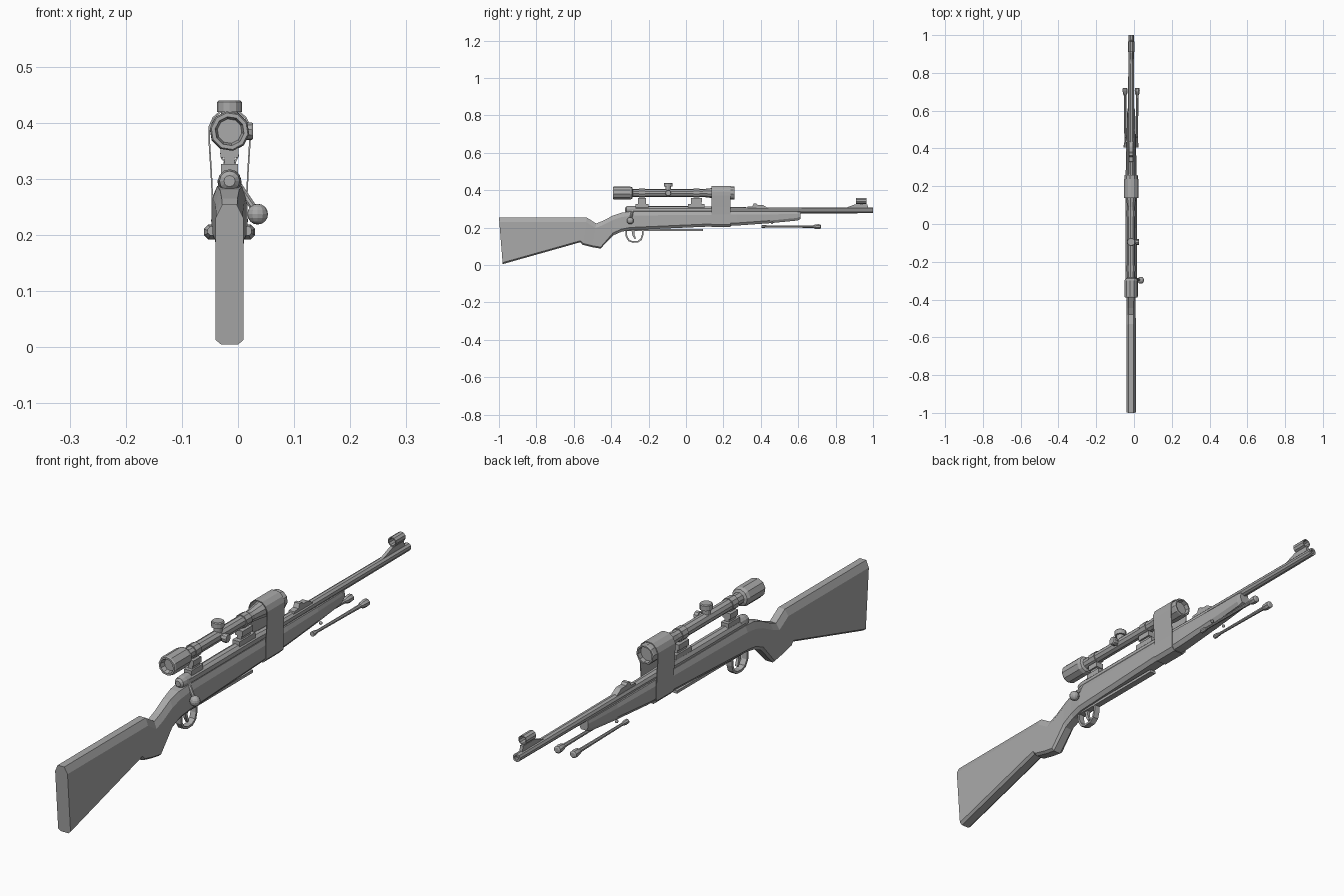
import bpy, bmesh, math
from mathutils import Vector

if "Cube" in bpy.data.objects:
    bpy.data.objects.remove(bpy.data.objects["Cube"])

CX = -0.015                      # centre line of the rifle
grey = bpy.data.materials.new("grey")
grey.diffuse_color = (0.4, 0.4, 0.4, 1)
grey.use_nodes = True
grey.node_tree.nodes["Principled BSDF"].inputs["Base Color"].default_value = grey.diffuse_color


def finish(name, bm):
    bmesh.ops.recalc_face_normals(bm, faces=bm.faces)
    me = bpy.data.meshes.new(name)
    bm.to_mesh(me)
    bm.free()
    me.materials.append(grey)
    ob = bpy.data.objects.new(name, me)
    bpy.context.collection.objects.link(ob)
    return ob


def loft(name, rings, closed=False):
    """Skin a list of equal-length point rings; cap the ends unless closed."""
    bm = bmesh.new()
    vs = [[bm.verts.new(p) for p in r] for r in rings]
    n = len(vs[0])
    pairs = list(zip(vs, vs[1:])) + ([(vs[-1], vs[0])] if closed else [])
    for a, b in pairs:
        for i in range(n):
            j = (i + 1) % n
            bm.faces.new((a[i], a[j], b[j], b[i]))
    if not closed:
        bm.faces.new(vs[0])
        bm.faces.new(vs[-1])
    return finish(name, bm)


def turned(name, start, axis, profile, sides=10, closed=False):
    """Profile of (distance, radius) turned around an axis from start."""
    axis = Vector(axis).normalized()
    u = axis.orthogonal().normalized()
    v = axis.cross(u)
    rings = []
    for d, r in profile:
        c = Vector(start) + axis * d
        rings.append([c + r * (math.cos(t) * u + math.sin(t) * v)
                      for t in [(k + .5) * math.tau / sides for k in range(sides)]])
    return loft(name, rings, closed)


def box(name, y0, y1, z0, z1, half):
    return loft(name, [[(CX + x, y, z) for x, z in
                        ((-half, z0), (half, z0), (half, z1), (-half, z1))] for y in (y0, y1)])


def side_plate(name, outline, half):
    """Side outline (y, z) given thickness across x."""
    return loft(name, [[(CX + s * half, y, z) for y, z in outline] for s in (-1, 1)])


def ball(name, c, r, scale=(1, 1, 1)):
    bm = bmesh.new()
    bmesh.ops.create_uvsphere(bm, u_segments=12, v_segments=8, radius=r)
    bmesh.ops.scale(bm, vec=scale, verts=bm.verts)
    bmesh.ops.translate(bm, vec=c, verts=bm.verts)
    return finish(name, bm)


# stock: (y top, z top, y bottom, z bottom, half width, top chamfer height, top half width)
stations = [
    (-1.0, .254, -.98, .005, .025, .024, .013),
    (-.56, .254, -.565, .122, .025, .024, .013),
    (-.53, .254, -.552, .108, .025, .024, .013),
    (-.48, .222, -.50, .095, .024, .024, .013),
    (-.445, .236, -.457, .088, .024, .024, .013),
    (-.39, .265, -.39, .158, .024, .024, .014),
    (-.345, .280, -.345, .178, .026, .024, .017),
    (-.29, .287, -.30, .187, .030, .022, .022),
    (.15, .287, .15, .207, .030, .018, .022),
    (.27, .287, .27, .211, .029, .016, .022),
    (.45, .285, .45, .224, .025, .014, .020),
    (.595, .285, .595, .238, .021, .012, .018),
    (.612, .283, .612, .246, .018, .010, .016)]
rings = []
for yt, zt, yb, zb, w, ch, tw in stations:
    def at(x, z):
        return (CX + x, yb + (yt - yb) * (z - zb) / (zt - zb), z)
    lo = zb + .008 if yt < -.4 else zb + .014
    rings.append([at(-tw, zt), at(tw, zt), at(w, zt - ch), at(w, lo),
                  at(w * .62, zb), at(-w * .62, zb), at(-w, lo), at(-w, zt - ch)])
loft("stock", rings)

# barrel, with a recessed muzzle, and receiver
turned("barrel", (CX, 0, .292), (0, 1, 0),
       [(.10, .021), (.2, .019), (.34, .017), (.985, .0150), (1.0, .0150),
        (1.0, .008), (.97, .007)], 10)
turned("receiver", (CX, 0, .293), (0, 1, 0),
       [(-.30, .019), (-.29, .022), (-.04, .022), (.14, .021)], 10)
turned("bolt_shroud", (CX, 0, .296), (0, 1, 0),
       [(-.325, .010), (-.318, .018), (-.30, .021), (-.27, .021)], 12)

# bolt handle
h0, h1 = Vector((CX + .012, -.285, .292)), Vector((.034, -.298, .24))
turned("bolt_handle", h0, h1 - h0, [(0, .008), ((h1 - h0).length, .006)], 8)
ball("bolt_knob", (.035, -.298, .237), .0185)

# trigger guard loop and trigger
guard = [(-.325, .19), (-.322, .15), (-.308, .128), (-.285, .119),
         (-.255, .121), (-.236, .135), (-.228, .16), (-.226, .192)]
gc = Vector((-.276, .165))
sections = []
for p in guard:
    q = gc + (Vector(p) - gc) * .82
    sections.append([(CX - .011, *p), (CX + .011, *p), (CX + .011, *q), (CX - .011, *q)])
loft("trigger_guard", sections)
box("guard_plate", -.34, .09, .182, .192, .012)
side_plate("trigger", [(-.292, .19), (-.275, .19), (-.276, .165), (-.268, .142),
                       (-.275, .138), (-.287, .160)], .005)

# scope body with recessed lenses
SZ = .385
turned("scope_tube", (CX, 0, SZ), (0, 1, 0),
       [(-.372, .022), (-.390, .026), (-.390, .033), (-.384, .0355), (-.30, .0355),
        (-.288, .031), (-.284, .021), (.09, .021), (.17, .031), (.20, .036),
        (.255, .036), (.26, .034), (.26, .029), (.243, .028)], 10)
turned("top_turret", (CX, -.095, SZ), (0, 0, 1),
       [(0, .015), (.034, .015), (.034, .022), (.052, .022), (.055, .019)], 12)
turned("side_turret", (CX, -.095, SZ), (1, 0, 0),
       [(0, .012), (.025, .012), (.025, .016), (.039, .016), (.042, .014)], 10)

# scope mounts: base, neck and ring clamp
for name, y, w in (("rear", -.235, .034), ("front", .055, .045)):
    box(name + "_mount_base", y - w, y + w, .305, .326, .015)
    box(name + "_mount_neck", y - w * .6, y + w * .6, .325, .345, .009)
    box(name + "_mount_saddle", y - w * .65, y + w * .65, .338, .358, .016)
    turned(name + "_mount_ring", (CX, y, SZ), (0, 1, 0),
           [(-.016, .021), (-.016, .0245), (.016, .0245), (.016, .021)], 10, True)

# strap looped around scope and stock
half = [(.0, .424), (.016, .422), (.030, .410), (.038, .392), (.038, .372),
        (.034, .31), (.032, .27), (.032, .216), (.020, .203), (.0, .203)]
loop = half + [(-x, z) for x, z in half[-2:0:-1]]
mid = Vector((0, .312))
inner = [mid + Vector(((x - mid.x) * .92, (z - mid.y) * .975)) for x, z in loop]
loft("strap", [[(CX + x, y, z) for x, z in pts] for pts, y in
               ((loop, .137), (loop, .237), (inner, .237), (inner, .137))], True)

# rear sight
side_plate("rear_sight", [(.325, .30), (.33, .312), (.355, .314), (.362, .330),
                          (.375, .330), (.382, .322), (.41, .322), (.435, .307), (.44, .30)], .011)

# front sight: ramp, blade and open hood
side_plate("front_sight_ramp", [(.82, .30), (.86, .308), (.905, .325), (.97, .325), (.975, .30)], .006)
box("front_sight_blade", .93, .945, .32, .348, .002)
turned("front_sight_hood", (CX, 0, .343), (0, 1, 0),
       [(.91, .017), (.965, .017), (.965, .0135), (.91, .0135)], 10, True)

# folded support legs with flared feet
for side, s in (("left", -1), ("right", 1)):
    turned(side + "_support_leg", (CX + s * .031, .405, .207), (s * .004, 1, -.006),
           [(0, .009), (.012, .009), (.03, .0055), (.20, .0065), (.275, .0075),
            (.285, .012), (.300, .0145), (.313, .0135), (.316, .008)], 8)
    ball(side + "_sling_stud", (CX + s * .027, .46, .226), .006)
